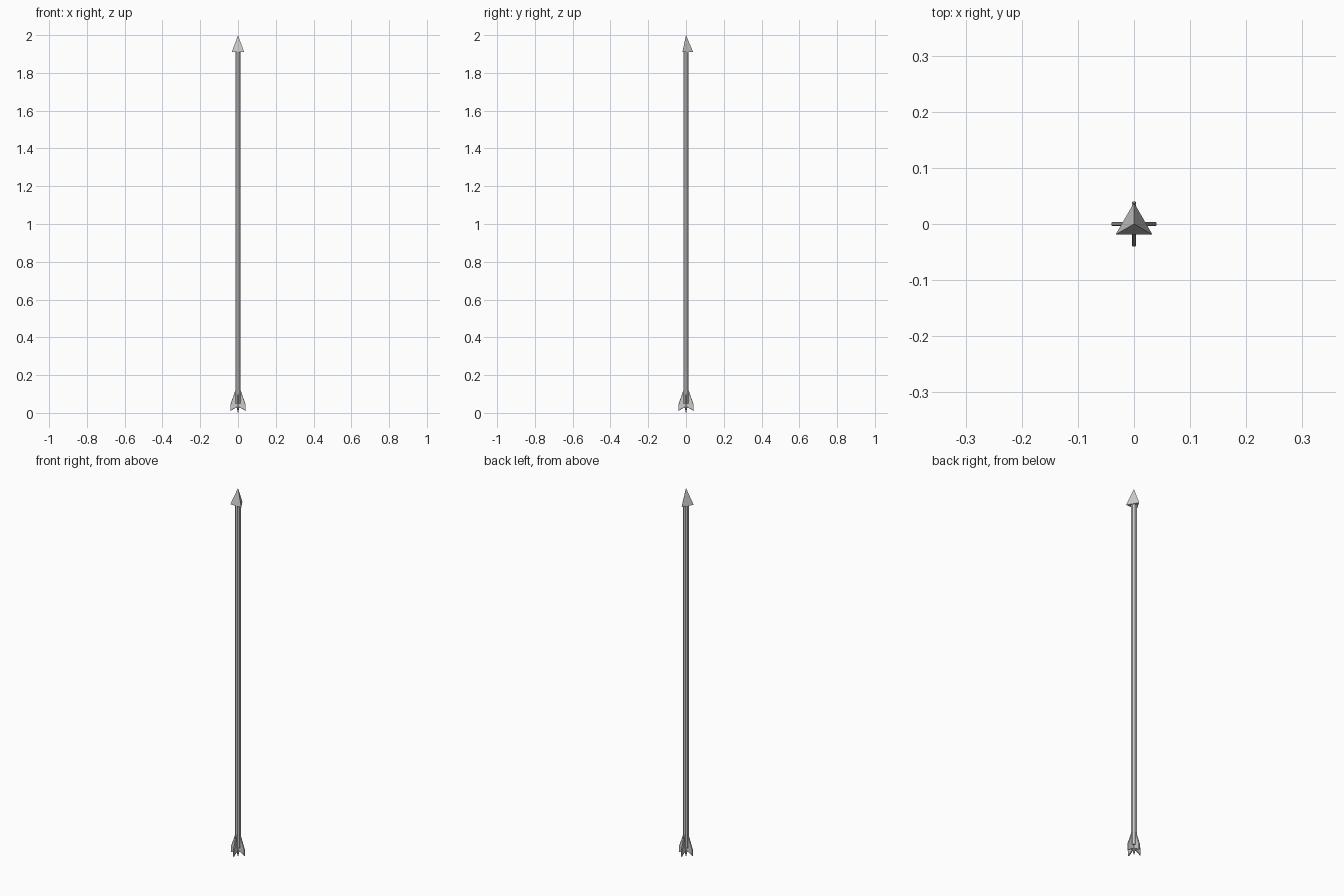
import bpy, bmesh
from math import pi
from mathutils import Matrix

if "Cube" in bpy.data.objects:
    bpy.data.objects.remove(bpy.data.objects["Cube"])

# Shaft
bpy.ops.mesh.primitive_cylinder_add(vertices=8, radius=0.015, depth=1.87, location=(0, 0, 0.985),
                                    rotation=(0, 0, pi / 8))
bpy.context.object.name = "shaft"

# Three-sided head
bpy.ops.mesh.primitive_cone_add(vertices=3, radius1=0.038, radius2=0, depth=0.09, location=(0, 0, 1.955))
bpy.context.object.name = "arrow_head"

# Four swept fins with a thin bevelled edge
profile = [(0.004, 0.13), (0.014, 0.125), (0.04, 0.045), (0.04, 0.012), (0.014, 0.03), (0.004, 0.0)]
profile = [(0.0, 0.13), (0.012, 0.125), (0.04, 0.045), (0.04, 0.01), (0.008, 0.03), (0.0, 0.0)]


def fin(name, angle):
    bm = bmesh.new()
    t = 0.0035
    face = bm.faces.new([bm.verts.new((x, -t, z)) for x, z in profile])
    ext = bmesh.ops.extrude_face_region(bm, geom=[face])
    verts = [v for v in ext["geom"] if isinstance(v, bmesh.types.BMVert)]
    bmesh.ops.translate(bm, verts=verts, vec=(0, 2 * t, 0))
    bmesh.ops.recalc_face_normals(bm, faces=bm.faces)
    bmesh.ops.rotate(bm, verts=bm.verts, cent=(0, 0, 0), matrix=Matrix.Rotation(angle, 3, 'Z'))
    mesh = bpy.data.meshes.new(name)
    bm.to_mesh(mesh)
    bm.free()
    obj = bpy.data.objects.new(name, mesh)
    bpy.context.collection.objects.link(obj)
    bevel = obj.modifiers.new("edge", 'BEVEL')
    bevel.width = 0.0015
    bevel.segments = 1


for i in range(4):
    fin(f"fin_{i + 1}", i * pi / 2)
